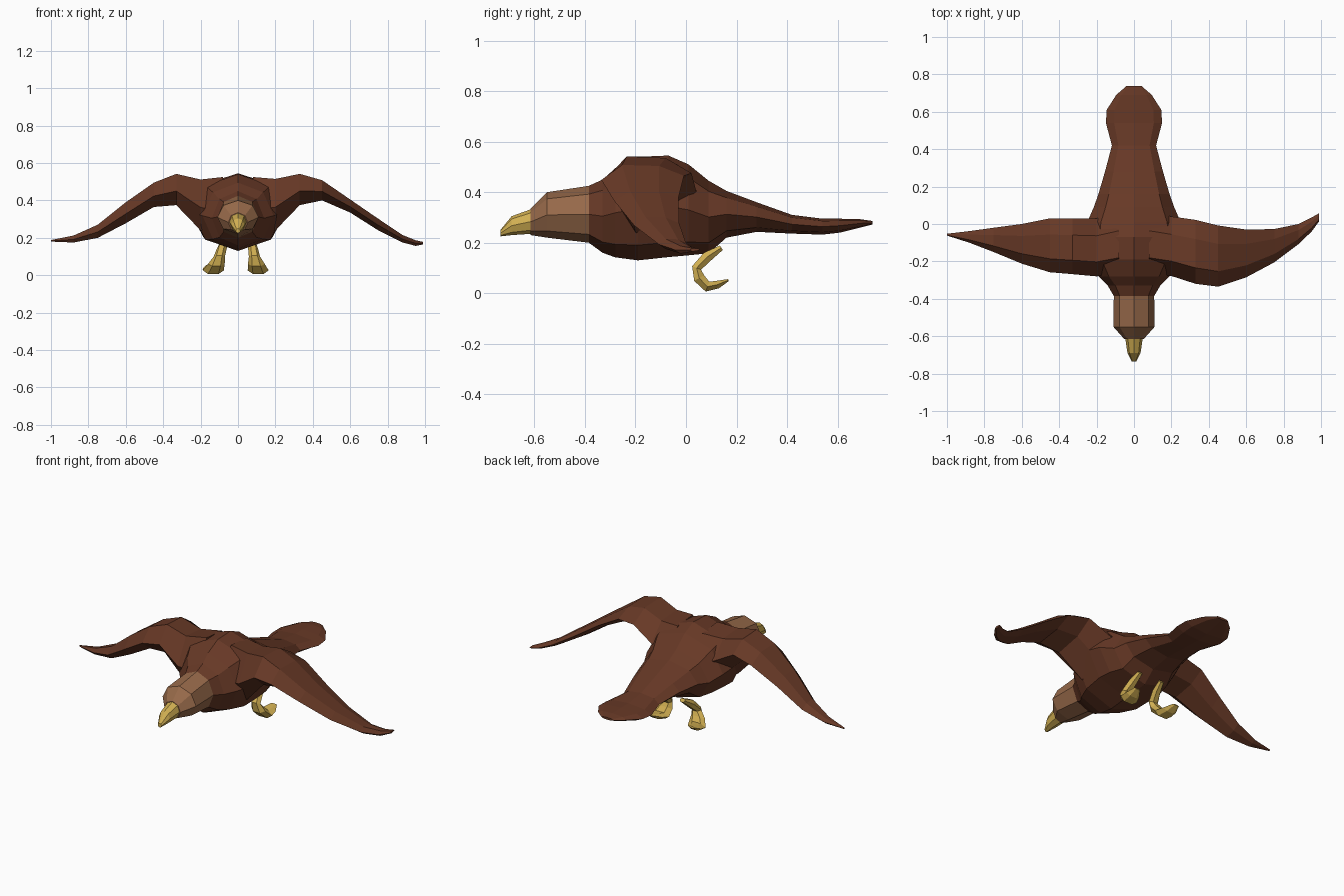
import bpy, bmesh, math
from mathutils import Vector


def material(name, rgb):
    m = bpy.data.materials.new(name)
    m.diffuse_color = (*rgb, 1)
    return m


BROWN = material("dark brown feathers", (0.135, 0.040, 0.019))
TAN = material("light brown head", (0.310, 0.143, 0.068))
YELLOW = material("yellow beak and feet", (0.640, 0.430, 0.085))


def loft(name, rings, mat):
    """Skin equal-sized rings of points and cap both ends, flat shaded."""
    bm = bmesh.new()
    loops = [[bm.verts.new(p) for p in ring] for ring in rings]
    n = len(loops[0])
    for a, b in zip(loops, loops[1:]):
        for i in range(n):
            j = (i + 1) % n
            bm.faces.new((a[i], a[j], b[j], b[i]))
    bm.faces.new(loops[0])
    bm.faces.new(loops[-1])
    bmesh.ops.recalc_face_normals(bm, faces=bm.faces)
    me = bpy.data.meshes.new(name)
    bm.to_mesh(me)
    bm.free()
    me.materials.append(mat)
    ob = bpy.data.objects.new(name, me)
    bpy.context.collection.objects.link(ob)
    return ob


def oval(y, w, zb, zt, n=8):
    """Upright ring across the body: half width, bottom and top height."""
    c, h = (zb + zt) / 2, (zt - zb) / 2
    return [(w * math.sin(math.tau * i / n), y, c + h * math.cos(math.tau * i / n))
            for i in range(n)]


def body_part(name, stations, mat):
    return loft(name, [oval(*s) for s in stations], mat)


# Beak, head, and body with tail: (y, half width, bottom, top)
beak = [(-0.735, 0.012, 0.225, 0.25), (-0.69, 0.035, 0.23, 0.305),
        (-0.615, 0.046, 0.235, 0.332)]
head = [(-0.615, 0.052, 0.23, 0.335), (-0.55, 0.110, 0.22, 0.40),
        (-0.385, 0.108, 0.20, 0.425)]
body = [(-0.385, 0.108, 0.20, 0.425), (-0.33, 0.14, 0.16, 0.45),
        (-0.28, 0.19, 0.142, 0.495), (-0.19, 0.245, 0.13, 0.54),
        (-0.07, 0.26, 0.143, 0.545), (0.01, 0.25, 0.15, 0.51),
        (0.09, 0.215, 0.158, 0.445), (0.16, 0.19, 0.22, 0.405),
        (0.28, 0.155, 0.243, 0.36), (0.42, 0.118, 0.236, 0.31),
        (0.54, 0.150, 0.232, 0.295), (0.61, 0.146, 0.24, 0.295),
        (0.69, 0.095, 0.26, 0.293), (0.738, 0.04, 0.272, 0.286)]
body_part("beak", beak, YELLOW)
body_part("head", head, TAN)
body_part("body_and_tail", body, BROWN)


def wing_ring(x, yl, yt, zb, zt):
    """Wing cross-section from leading edge yl to trailing edge yt."""
    c, h = yt - yl, zt - zb
    return [(x, yl, zb + 0.45 * h), (x, yl + 0.25 * c, zt),
            (x, yl + 0.7 * c, zt - 0.04 * h), (x, yt, zb + 0.6 * h),
            (x, yl + 0.7 * c, zb + 0.2 * h), (x, yl + 0.25 * c, zb)]


# Wings: (x, leading y, trailing y, bottom, top); the right one is swept back
right = [(0.08, -0.26, 0.06, 0.20, 0.525), (0.20, -0.278, 0.04, 0.24, 0.515),
         (0.33, -0.32, 0.022, 0.375, 0.542), (0.45, -0.335, -0.008, 0.40, 0.508),
         (0.60, -0.285, -0.03, 0.335, 0.405), (0.75, -0.205, -0.027, 0.24, 0.302),
         (0.88, -0.107, 0.0, 0.175, 0.215), (0.95, -0.04, 0.035, 0.157, 0.187),
         (0.99, 0.015, 0.058, 0.165, 0.178)]
left = [(-0.08, -0.26, 0.06, 0.20, 0.525), (-0.20, -0.28, 0.03, 0.24, 0.512),
        (-0.33, -0.268, 0.03, 0.375, 0.542), (-0.45, -0.258, 0.03, 0.365, 0.495),
        (-0.60, -0.212, 0.0, 0.278, 0.39), (-0.75, -0.15, -0.02, 0.20, 0.27),
        (-0.88, -0.10, -0.038, 0.175, 0.212), (-1.0, -0.062, -0.052, 0.18, 0.188)]
loft("right_wing", [wing_ring(*s) for s in right], BROWN)
loft("left_wing", [wing_ring(*s) for s in left], BROWN)

# Legs with curled-back feet: (x, y, z, half width, half thickness)
LEG = [(0.075, 0.14, 0.18, 0.018, 0.012), (0.08, 0.085, 0.145, 0.026, 0.024),
       (0.088, 0.042, 0.10, 0.030, 0.022), (0.098, 0.052, 0.06, 0.045, 0.026),
       (0.108, 0.085, 0.026, 0.056, 0.024), (0.114, 0.125, 0.034, 0.045, 0.018),
       (0.118, 0.168, 0.052, 0.020, 0.005)]


def leg(name, side, splay):
    rings = []
    for i, (x, y, z, w, t) in enumerate(LEG):
        a, b = LEG[max(i - 1, 0)], LEG[min(i + 1, len(LEG) - 1)]
        d = Vector((0, b[1] - a[1], b[2] - a[2])).normalized()
        across = Vector((0, -d.z, d.y))
        centre = Vector((side * (x + splay * i), y, z))
        rings.append([centre + Vector((w * math.cos(k), 0, 0)) + across * t * math.sin(k)
                      for k in (math.tau * j / 6 for j in range(6))])
    return loft(name, rings, YELLOW)


leg("right_leg", 1, 0.0)
leg("left_leg", -1, 0.006)
